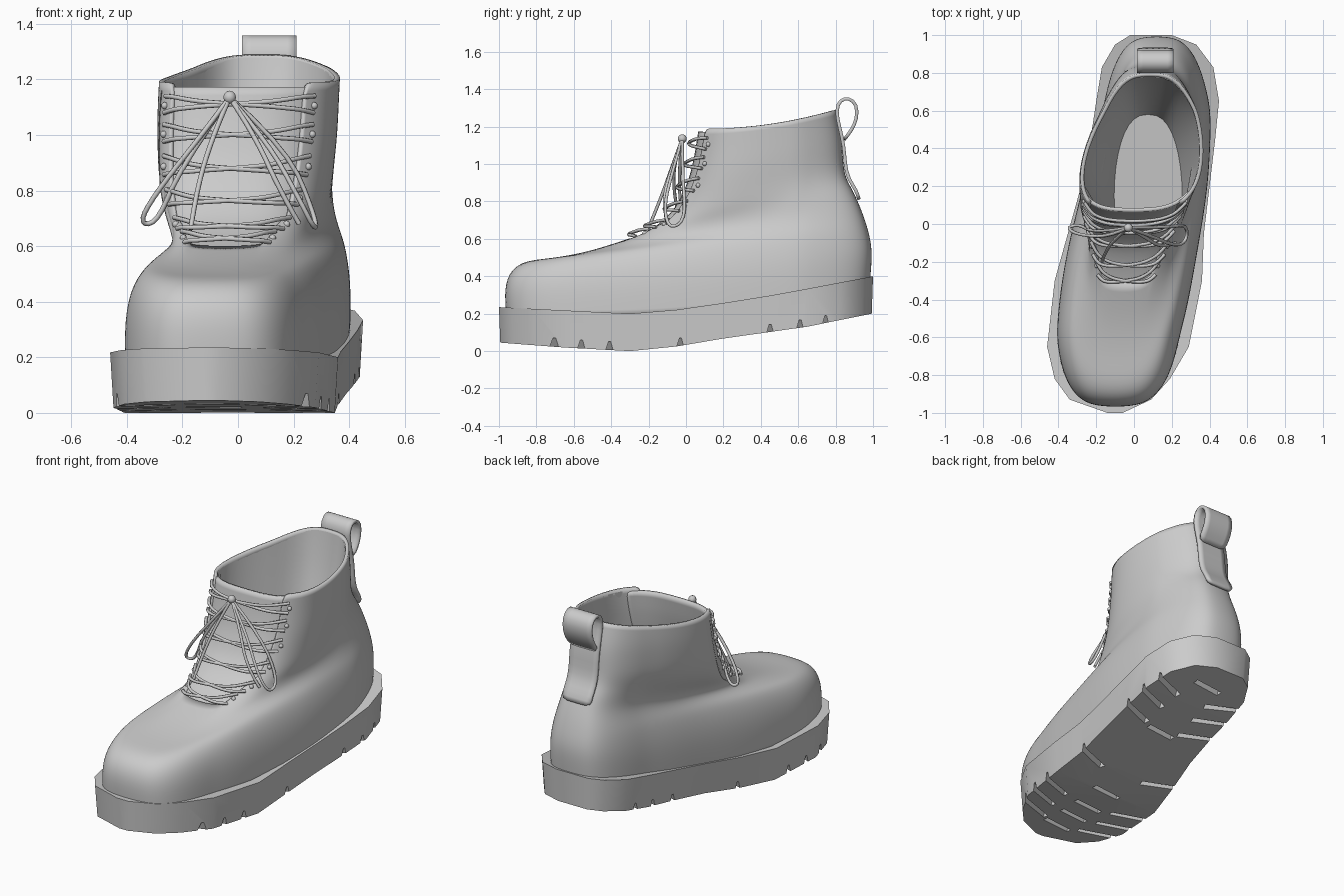
import bpy, bmesh, math
from mathutils import Vector, Matrix

if "Cube" in bpy.data.objects:
    bpy.data.objects.remove(bpy.data.objects["Cube"])


def interp(table, y):
    for (a, p), (b, q) in zip(table, table[1:]):
        if y <= b:
            f = max(0, (y - a) / (b - a))
            return p + (q - p) * f
    return table[-1][1]


def make(name, verts, faces, smooth=True, recalc=False):
    me = bpy.data.meshes.new(name)
    me.from_pydata([tuple(v) for v in verts], [], faces)
    if recalc:
        bm = bmesh.new()
        bm.from_mesh(me)
        bmesh.ops.recalc_face_normals(bm, faces=bm.faces)
        bm.to_mesh(me)
        bm.free()
    ob = bpy.data.objects.new(name, me)
    bpy.context.collection.objects.link(ob)
    me.polygons.foreach_set("use_smooth", [smooth] * len(me.polygons))
    return ob


def grid(name, rows):
    n = len(rows[0])
    faces = [(r * n + i, r * n + i + 1, (r + 1) * n + i + 1, (r + 1) * n + i)
             for r in range(len(rows) - 1) for i in range(n - 1)]
    return make(name, [p for row in rows for p in row], faces)


def sheet(ob, levels, thick, offset):
    m = ob.modifiers.new("smooth", 'SUBSURF')
    m.levels = m.render_levels = levels
    m = ob.modifiers.new("thickness", 'SOLIDIFY')
    m.thickness, m.offset = thick, offset


def angle_smooth(ob):
    bpy.ops.object.select_all(action='DESELECT')
    ob.select_set(True)
    bpy.context.view_layer.objects.active = ob
    bpy.ops.object.shade_smooth_by_angle(angle=math.radians(35))


# Upper surface: tilted rings (front y, front z, back y, back z, sag, front width, back width, x shift)
CENTRE = [(-1, -.10), (-.6, -.085), (-.2, -.02), (.2, .06), (.6, .12), (1, .12)]
RINGS = [
    (-.965, .20, .985, .36, .08, .425, .34, 0),
    (-.975, .34, .998, .50, .06, .42, .34, 0),
    (-.94, .435, .992, .58, .03, .39, .33, 0),
    (-.86, .485, .975, .65, 0, .335, .315, 0),
    (-.72, .495, .953, .72, 0, .285, .29, 0),
    (-.52, .53, .925, .79, 0, .25, .265, 0),
    (-.31, .60, .893, .86, 0, .265, .25, -.01),
    (-.16, .68, .857, .92, 0, .32, .24, -.025),
    (-.06, .79, .842, .99, 0, .36, .235, -.04),
    (0, .93, .837, 1.09, 0, .38, .23, -.04),
    (.03, 1.06, .825, 1.18, .01, .385, .23, -.04),
    (.05, 1.19, .80, 1.29, .03, .385, .23, -.035),
]


def surf(v, deg):
    k = min(int(v), len(RINGS) - 2)
    f = v - k
    yf, zf, yb, zb, sag, wf, wb, dx = [a + (b - a) * f for a, b in zip(RINGS[k], RINGS[k + 1])]
    t = math.radians(deg)
    u = (1 - math.cos(t)) / 2
    y = yf + (yb - yf) * u
    z = zf + (zb - zf) * u - sag * 4 * u * (1 - u)
    s = math.sin(t)
    w = wf + (wb - wf) * u - .045 * max(0, 1 - v / 6) * 4 * u * (1 - u)
    x = interp(CENTRE, y) + dx + math.copysign(abs(s) ** .65, s) * w
    return Vector((x, y, z))


# Leather upper, open at the front above the vamp
N = 48
verts = [surf(r, 360 * i / N) for r in range(len(RINGS)) for i in range(N)]
faces = []
for r in range(len(RINGS) - 1):
    gap = 0 if r < 6 else 3 if r == 6 else 4
    for i in range(N):
        if i < gap or i >= N - gap:
            continue
        j = (i + 1) % N
        faces.append((r * N + i, r * N + j, (r + 1) * N + j, (r + 1) * N + i))
sheet(make("upper", verts, faces), 2, .02, -1)

# Tongue behind the lacing gap
rows = []
for k in range(12):
    v = 5.7 + 5.25 * k / 11
    rows.append([surf(v, d) + Vector((0, .025, -.012)) for d in range(-42, 43, 7)])
sheet(grid("tongue", rows), 1, .02, 0)


# Lining narrowing down to the insole
def floor_point(deg):
    t = math.radians(deg)
    return Vector((.075 + .18 * math.copysign(abs(math.sin(t)) ** .8, math.sin(t)),
                   .15 - .43 * math.cos(t), .36 - .04 * math.cos(t)))


rows = []
for k in range(7):
    f = k / 6
    row = []
    for d in range(50, 311, 10):
        a, b = surf(10.9, d), floor_point(d)
        a += (Vector((.04, .42, a.z)) - a) * .06
        p = a.lerp(b, f ** 1.3)
        p.z = a.z + (b.z - a.z) * f
        row.append(p)
    rows.append(row)
grid("lining", rows)
make("insole", [floor_point(10 * i) for i in range(36)], [tuple(range(36))], False)

# Sole: stations along y with left and right edge
TOP = [(-1, .235), (-.3, .20), (0, .225), (.5, .305), (1, .40)]
BOTTOM = [(-1, .045), (-.6, .015), (-.3, 0), (0, .03), (.15, .06), (.4, .095), (.65, .13), (1, .20)]
STATIONS = [(-1, -.14, -.06), (-.93, -.34, .09), (-.82, -.42, .19), (-.65, -.46, .29), (-.3, -.42, .36),
            (-.05, -.35, .37), (.2, -.28, .40), (.45, -.23, .43), (.65, -.20, .45), (.83, -.17, .42),
            (.95, -.10, .33), (1, -.02, .2)]
verts, faces = [], []
for y, l, r in STATIONS:
    zt, zb = interp(TOP, y), interp(BOTTOM, y)
    verts += [(l, y, zt), (r, y, zt), (r - .012, y * .993, zb), (l + .012, y * .993, zb)]
for k in range(len(STATIONS) - 1):
    for i in range(4):
        j = (i + 1) % 4
        faces.append((k * 4 + i, k * 4 + j, k * 4 + 4 + j, k * 4 + 4 + i))
e = len(verts)
faces += [(0, 1, 2, 3), (e - 4, e - 3, e - 2, e - 1)]
sole = make("sole", verts, faces, True, True)

# Tread grooves: wedges angled in from both edges, and shorter ones down the middle
bm = bmesh.new()


def groove(x, y, length, angle):
    c = Matrix.Translation((x, y, interp(BOTTOM, y))) @ Matrix.Rotation(angle, 4, 'Z')
    pts = [c @ Vector((sx * length, py, pz)) for sx in (-1, 1)
           for py, pz in ((-.03, -.05), (.03, -.05), (.005, .045), (-.005, .045))]
    vs = [bm.verts.new(p) for p in pts]
    for f in ((0, 1, 2, 3), (7, 6, 5, 4), (0, 4, 5, 1), (1, 5, 6, 2), (2, 6, 7, 3), (3, 7, 4, 0)):
        bm.faces.new([vs[i] for i in f])


for y in (-.74, -.59, -.44, -.06, .42, .58, .72):
    for side in (-1, 1):
        edge = interp([(s[0], s[1 if side < 0 else 2]) for s in STATIONS], y)
        groove(edge - side * .09, y, .13, side * .35)
for y in (-.82, -.66, -.51, -.3, .34, .82):
    groove(interp(CENTRE, y), y, .10, .1)
bmesh.ops.recalc_face_normals(bm, faces=bm.faces)
me = bpy.data.meshes.new("tread_cutter")
bm.to_mesh(me)
bm.free()
cutter = bpy.data.objects.new("tread_cutter", me)
bpy.context.collection.objects.link(cutter)
cutter.hide_render = True
m = sole.modifiers.new("tread", 'BOOLEAN')
m.object, m.operation, m.solver = cutter, 'DIFFERENCE', 'EXACT'
angle_smooth(sole)
cutter.hide_viewport = True

# Heel pull tab
path = [(.925, .81), (.912, .86), (.867, .92), (.85, 1.0), (.845, 1.1), (.82, 1.2), (.80, 1.29), (.825, 1.345),
        (.87, 1.355), (.915, 1.32), (.915, 1.24), (.885, 1.18), (.845, 1.13)]
tab = grid("pull_tab", [[(x, y, z) for x in (.015, .08, .145, .21)] for y, z in path])
sheet(tab, 1, .018, 0)


# Laces
def lace(name, points):
    cu = bpy.data.curves.new(name, 'CURVE')
    cu.dimensions = '3D'
    cu.bevel_depth, cu.bevel_resolution, cu.resolution_u = .009, 1, 4
    cu.use_fill_caps = True
    sp = cu.splines.new('NURBS')
    sp.points.add(len(points) - 1)
    for p, co in zip(sp.points, points):
        p.co = (*co, 1)
    sp.order_u, sp.use_endpoint_u = 3, True
    ob = bpy.data.objects.new(name, cu)
    bpy.context.collection.objects.link(ob)


def knob(name, radius, location):
    bpy.ops.mesh.primitive_uv_sphere_add(segments=10, ring_count=6, radius=radius, location=location)
    bpy.context.object.name = name
    bpy.ops.object.shade_smooth()


LIFT = Vector((0, -.022, .012))
for v, reach in ((5.95, 26), (6.5, 32), (7.4, 36), (8.3, 38), (9.2, 38), (10.05, 38)):
    for s in (-1, 1):
        lace("lace_row", [surf(v + .25 + .25 * s * k / 4, reach * k / 4) + LIFT * (.4 if abs(k) == 4 else 1)
                          for k in range(-4, 5)])
        knob("eyelet", .013, surf(v + .25, reach * s))

# Bow: two loops, two loose ends and a knot
knot = (-.03, -.02, 1.135)
lace("bow_loop_left", [knot, (-.13, -.07, 1.0), (-.29, -.06, .80), (-.36, -.02, .68), (-.29, .0, .68),
                       (-.21, -.05, .88), knot])
lace("bow_loop_right", [knot, (.11, -.07, .97), (.22, -.12, .77), (.28, -.09, .65), (.28, .0, .70),
                        (.18, -.02, .95), knot])
lace("lace_end_left", [knot, (-.09, -.07, 1.0), (-.15, -.14, .80), (-.17, -.20, .66)])
lace("lace_end_right", [knot, (.06, -.07, 1.0), (.15, -.13, .80), (.22, -.10, .68)])
knob("bow_knot", .024, knot)
